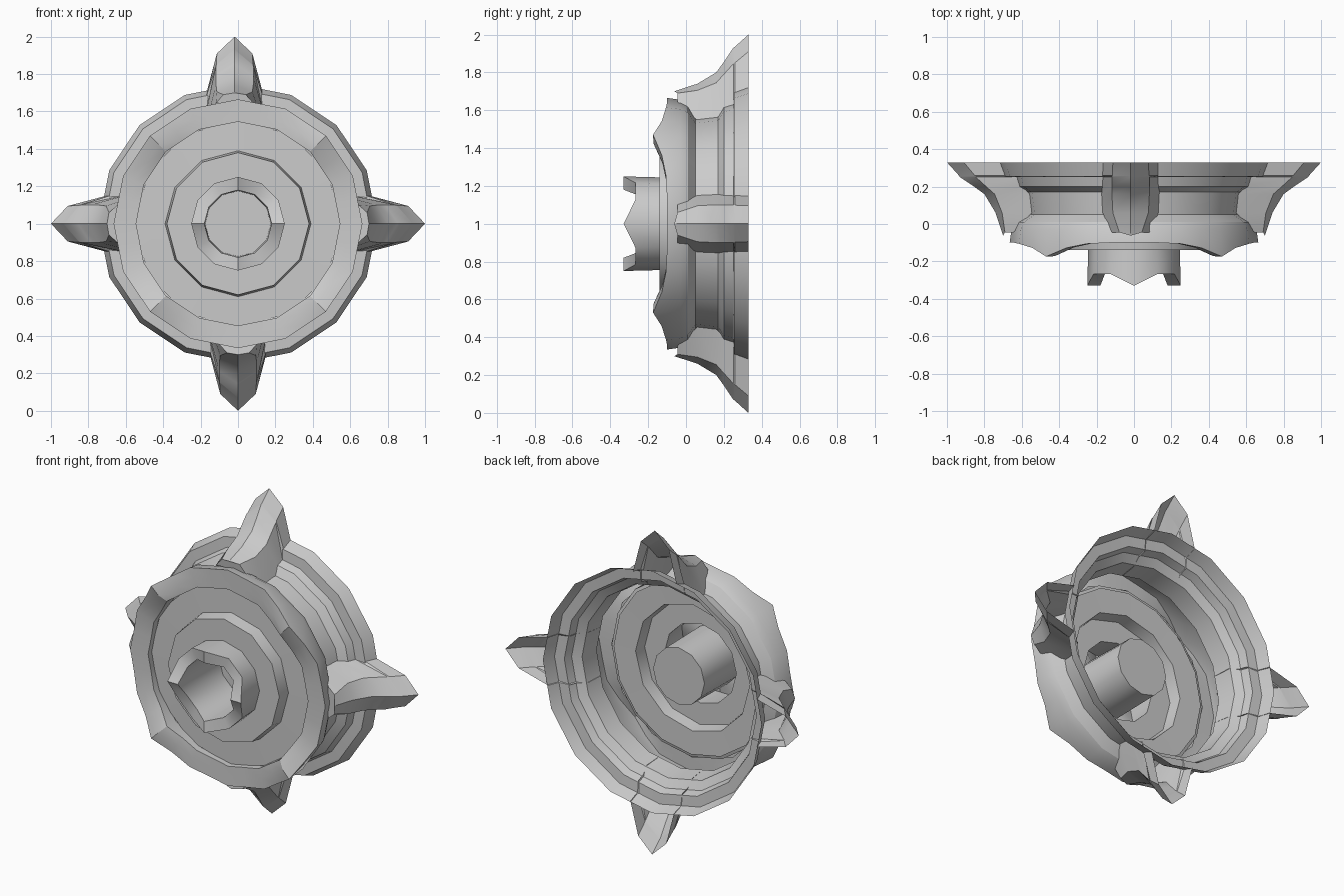
import bpy, bmesh
from math import sin, cos, pi, radians

if "Cube" in bpy.data.objects:
    bpy.data.objects.remove(bpy.data.objects["Cube"])

def point(r, a, y):
    return (r * cos(a), y, 1 + r * sin(a))

def make(name, rows, closed=True, cap_last=False, sharp=31):
    """Bridge rows of points into a surface."""
    bm = bmesh.new()
    vs = [[bm.verts.new(p) for p in row] for row in rows]
    n = len(vs[0])
    for a, b in zip(vs, vs[1:]):
        for i in range(n if closed else n - 1):
            j = (i + 1) % n
            bm.faces.new((a[i], a[j], b[j], b[i]))
    if cap_last:
        bm.faces.new(vs[-1])
    bmesh.ops.recalc_face_normals(bm, faces=bm.faces)
    for f in bm.faces:
        f.smooth = True
    me = bpy.data.meshes.new(name)
    bm.to_mesh(me)
    bm.free()
    me.set_sharp_from_angle(angle=radians(sharp))
    ob = bpy.data.objects.new(name, me)
    bpy.context.collection.objects.link(ob)
    return ob

# Outer shell: 16 sides (with edge midpoints), front edge rises at the diagonals
def shell_row(r, y, rise):
    row = []
    for i in range(32):
        k = i % 8                       # 4 = diagonal peak
        lift = {4: 1, 3: .38, 5: .38}.get(k, 0.08 if k in (2, 6) else 0)
        rr = r * cos(pi / 16) if i % 2 else r
        row.append(point(rr, i * pi / 16, y - rise * lift))
    return row

shell = [(.525, -.05, 0), (.545, -.055, 0), (.545, -.097, .045), (.60, -.098, .074),
         (.665, -.10, .074), (.655, -.03, 0), (.635, .01, 0), (.575, .05, 0), (.59, .17, 0),
         (.64, .20, 0), (.655, .25, 0), (.718, .255, 0), (.745, .33, 0)]
make("outer_shell", [shell_row(*p) for p in shell], sharp=25)

# Face disc, raised step, crowned hub and closed socket: one 12-sided lathe
def hub_row(r, y, peak):
    return [point(r, i * pi / 6, y - (peak if i % 3 == 0 else 0)) for i in range(12)]

hub = [(.553, -.062, 0), (.39, -.065, 0), (.38, -.14, 0), (.245, -.14, 0),
       (.25, -.268, .062), (.18, -.268, .062), (.175, .07, 0)]
make("disc_and_hub", [hub_row(*p) for p in hub], cap_last=True)

# Four hollow fins: y, ridge radius, shoulder (half width, radius), base (half width, radius)
fin = [(.33, 1.0, .095, .91, .148, .71), (.258, .935, .098, .85, .15, .685),
       (.25, .93, .10, .845, .15, .615), (.20, .855, .10, .79, .152, .60),
       (.16, .80, .10, .745, .155, .555), (.06, .74, .095, .705, .15, .545),
       (-.045, .71, .06, .69, .10, .645)]
for q, side in enumerate(("right", "top", "left", "bottom")):
    a = q * pi / 2
    shift = -.018 if side == "top" else 0     # top fin sits slightly to the left
    rows = []
    for y, rr, ws, rs, wb, rb in fin:
        section = [(-wb, rb), (-ws, rs), (0, rr), (ws, rs), (wb, rb)]
        rows.append([(r * cos(a) - w * sin(a) + shift, y, 1 + r * sin(a) + w * cos(a))
                     for w, r in section])
    # nose tip leans slightly forward
    rows[-1][2] = (.70 * cos(a) + shift, -.062, 1 + .70 * sin(a))
    make("fin_" + side, rows, closed=False, cap_last=True)
